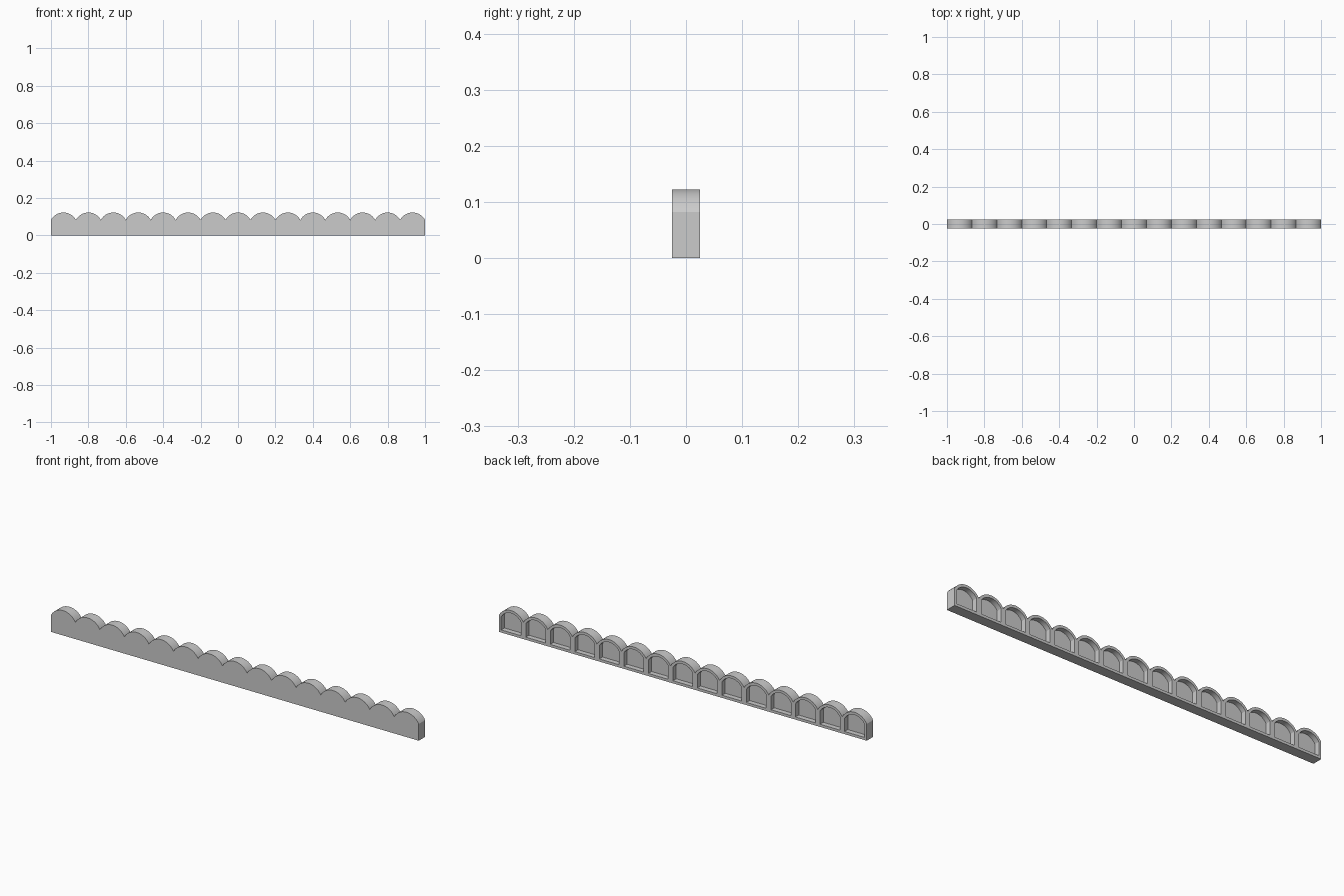
import bpy, bmesh, math

if "Cube" in bpy.data.objects:
    bpy.data.objects.remove(bpy.data.objects["Cube"])

BAYS = 15
PITCH = 2.0 / BAYS
HALF = PITCH / 2
TOP, VALLEY = 0.122, 0.082
DEPTH = 0.05
MARGIN = 0.013
POCKET = 0.025
SEG = 16

# Circular arc through both valleys and the crest of a scallop
sag = TOP - VALLEY
R = (HALF**2 + sag**2) / (2 * sag)
cz = TOP - R
a = math.asin(HALF / R)

bm = bmesh.new()
back_faces = []

# One arched panel per bay on the back plane
for i in range(BAYS):
    cx = -1 + HALF + i * PITCH
    pts = [(cx - HALF, 0), (cx + HALF, 0)]
    for k in range(SEG + 1):
        t = a - 2 * a * k / SEG
        pts.append((cx + R * math.sin(t), cz + R * math.cos(t)))
    verts = [bm.verts.new((x, DEPTH / 2, z)) for x, z in reversed(pts)]
    back_faces.append(bm.faces.new(verts))
bmesh.ops.remove_doubles(bm, verts=bm.verts[:], dist=1e-5)

# Thickness: extrude the joined panels forward
ext = bmesh.ops.extrude_face_region(bm, geom=bm.faces[:], use_keep_orig=True)
front = [g for g in ext["geom"] if isinstance(g, bmesh.types.BMVert)]
bmesh.ops.translate(bm, verts=front, vec=(0, -DEPTH, 0))
bmesh.ops.recalc_face_normals(bm, faces=bm.faces[:])

# Arched pockets sunk into the back
back = [f for f in bm.faces if all(v.co.y > DEPTH / 2 - 1e-4 for v in f.verts)]
bmesh.ops.inset_individual(bm, faces=back, thickness=MARGIN, use_even_offset=True)
sunk = bmesh.ops.extrude_discrete_faces(bm, faces=back)["faces"]
for f in sunk:
    bmesh.ops.translate(bm, verts=f.verts[:], vec=(0, -POCKET, 0))
bmesh.ops.recalc_face_normals(bm, faces=bm.faces[:])

mesh = bpy.data.meshes.new("scalloped_edging")
bm.to_mesh(mesh)
bm.free()
obj = bpy.data.objects.new("scalloped_edging", mesh)
bpy.context.collection.objects.link(obj)
bpy.context.view_layer.objects.active = obj
obj.select_set(True)
bpy.ops.object.shade_smooth_by_angle(angle=math.radians(30))
